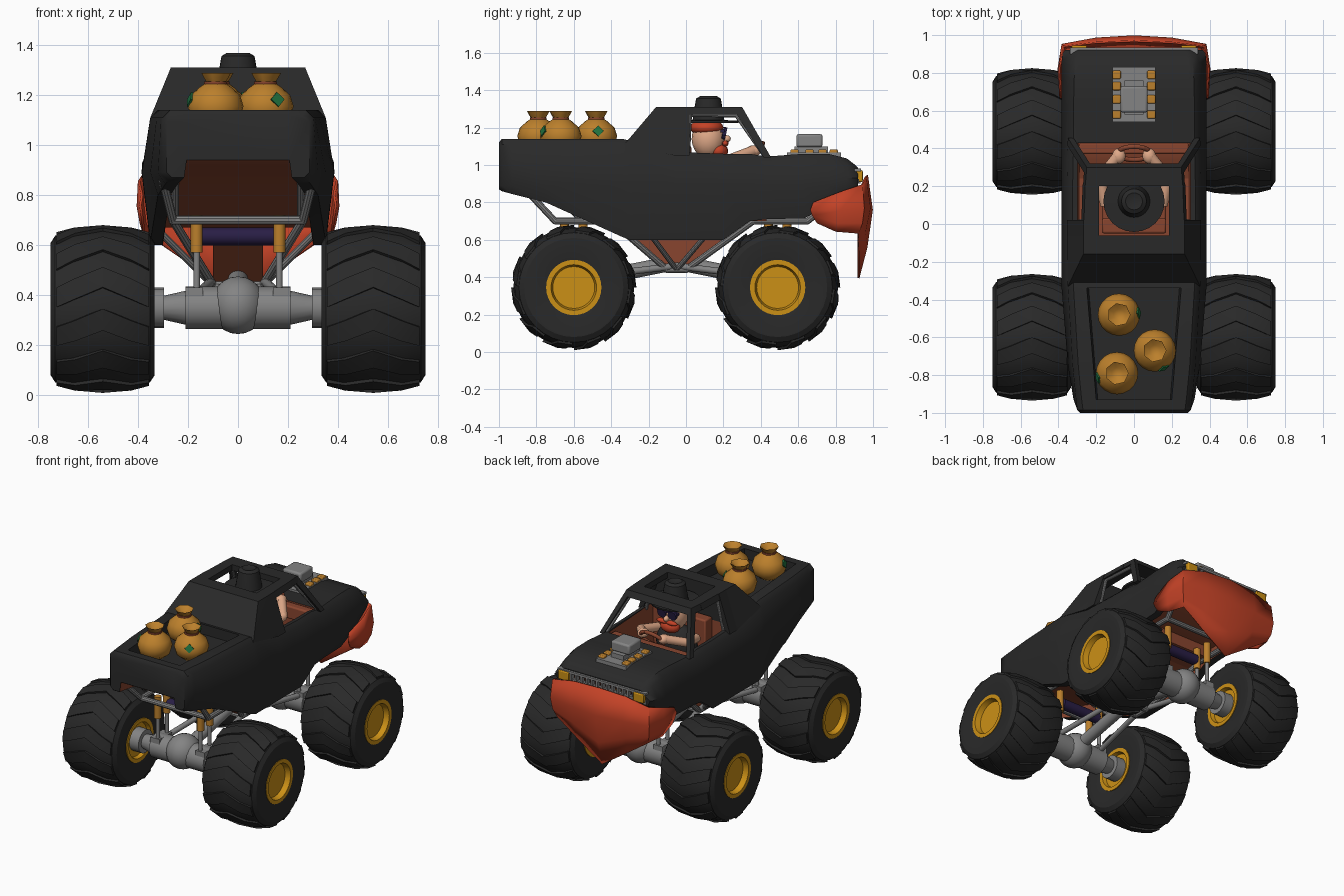
import bpy, bmesh, math
from mathutils import Vector as V, Matrix as M

if "Cube" in bpy.data.objects:
    bpy.data.objects.remove(bpy.data.objects["Cube"])

def mat(name, r, g, b):
    m = bpy.data.materials.new(name)
    m.diffuse_color = (r, g, b, 1)
    m.use_nodes = True
    m.node_tree.nodes["Principled BSDF"].inputs["Base Color"].default_value = m.diffuse_color
    return m

BLACK = mat("black", .022, .022, .022)
RED = mat("red", .55, .055, .02)
YELLOW = mat("wheel yellow", .60, .28, .008)
GOLD = mat("sack gold", .50, .215, .025)
GREY = mat("steel grey", .23, .23, .23)
PURPLE = mat("dark purple", .022, .013, .06)
SKIN = mat("skin", .75, .40, .25)
BROWN = mat("interior brown", .25, .06, .028)
GREEN = mat("green", .015, .17, .05)

def finish(name, bm, *mats, angle=35, bevel=0, solid=0):
    bmesh.ops.recalc_face_normals(bm, faces=bm.faces)
    me = bpy.data.meshes.new(name)
    bm.to_mesh(me)
    bm.free()
    ob = bpy.data.objects.new(name, me)
    bpy.context.collection.objects.link(ob)
    for m in mats:
        me.materials.append(m)
    if solid:
        s = ob.modifiers.new("solid", 'SOLIDIFY')
        s.thickness, s.offset = solid, 0
    if bevel:
        b = ob.modifiers.new("bevel", 'BEVEL')
        b.width, b.segments = bevel, 2
    bpy.ops.object.select_all(action='DESELECT')
    ob.select_set(True)
    bpy.context.view_layer.objects.active = ob
    bpy.ops.object.shade_smooth_by_angle(angle=math.radians(angle))
    return ob

def cyl(bm, p, q, r, r2=None, n=12):
    p, q = V(p), V(q)
    d = q - p
    mx = M.Translation((p + q) / 2) @ d.to_track_quat('Z', 'Y').to_matrix().to_4x4()
    bmesh.ops.create_cone(bm, cap_ends=True, segments=n, radius1=r,
                          radius2=r if r2 is None else r2, depth=d.length, matrix=mx)

def ball(bm, c, s, n=16):
    bmesh.ops.create_uvsphere(bm, u_segments=n, v_segments=n // 2 + 2, radius=1,
                              matrix=M.Translation(c) @ M.Diagonal((*s, 1)))

def box(bm, x0, x1, y0, y1, z0, z1):
    mx = M.Translation(((x0+x1)/2, (y0+y1)/2, (z0+z1)/2)) @ M.Diagonal((x1-x0, y1-y0, z1-z0, 1))
    return bmesh.ops.create_cube(bm, size=1, matrix=mx)["verts"]

def hull(bm, pts):
    vs = [bm.verts.new(p) for p in pts]
    r = bmesh.ops.convex_hull(bm, input=vs)
    bmesh.ops.dissolve_limit(bm, angle_limit=.02, verts=vs, edges=list({e for v in vs for e in v.link_edges}))

def tube(bm, pts, r):
    for a, b in zip(pts, pts[1:]):
        cyl(bm, a, b, r, n=10)
        ball(bm, b, (r, r, r), 8)

def lathe(bm, prof, n, place):
    """prof holds (axial, radius); place(axial, a, b) gives a point."""
    rings = []
    for h, r in prof:
        rings.append([bm.verts.new(place(h, r*math.cos(i*math.tau/n), r*math.sin(i*math.tau/n))) for i in range(n)])
    for A, B in zip(rings, rings[1:]):
        for i in range(n):
            bm.faces.new((A[i], A[(i+1) % n], B[(i+1) % n], B[i]))
    bmesh.ops.remove_doubles(bm, verts=[v for R in rings for v in R], dist=1e-5)

# wheels and axles
TIRE = [(.345, .14), (.333, .2), (.333, .265), (.352, .293), (.42, .316), (.54, .323),
        (.66, .316), (.73, .293), (.748, .265), (.748, .2), (.737, .14)]
RIM = [(.365, 0), (.365, .115), (.338, .122), (.338, .148), (.742, .148), (.742, .122), (.705, .112), (.705, 0)]
for end, wy in (("rear", -.6), ("front", .49)):
    for side, s in (("left", -1), ("right", 1)):
        place = lambda h, a, b: (s*h, wy + a, .345 + b)
        bm = bmesh.new()
        lathe(bm, TIRE, 32, place)
        for k in range(12):                       # chevron lugs
            for d in (-1, 1):
                pts = []
                for x, r, lag in ((0, .335, 0), (.11, .329, .14), (.185, .307, .24)):
                    for w in (0, .26):
                        for dr in (0, -.03):
                            t = k*math.tau/12 + lag + w
                            pts.append(place(.54 + d*x, -(r+dr)*math.sin(t), (r+dr)*math.cos(t)))
                hull(bm, pts)
        finish(f"{end}_{side}_tire", bm, BLACK, angle=28)
        bm = bmesh.new()
        lathe(bm, RIM, 32, place)
        finish(f"{end}_{side}_rim", bm, YELLOW)
    bm = bmesh.new()
    ball(bm, (0, wy, .36), (.11, .12, .115), 20)
    cyl(bm, (-.21, wy, .35), (.21, wy, .35), .085, n=16)
    inward = 1 if wy < 0 else -1
    cyl(bm, (0, wy, .37), (0, -.05, .48), .04)    # drive shaft
    for s in (-1, 1):
        cyl(bm, (s*.2, wy, .35), (s*.31, wy, .35), .07, .045, 16)
        cyl(bm, (s*.295, wy, .35), (s*.37, wy, .35), .08, n=16)
        box(bm, min(s*.14, s*.21), max(s*.14, s*.21), wy-.07, wy+.07, .39, .43)
        cyl(bm, (s*.17, wy + inward*.05, .40), (s*.1, -.05, .46), .018)
        for dy in (-.05, .05):
            cyl(bm, (s*.165, wy+dy, .42), (s*.165, wy+dy, .6), .013)
    finish(end + "_axle", bm, GREY)
    bm = bmesh.new()
    for s in (-1, 1):
        for dy in (-.05, .05):
            cyl(bm, (s*.165, wy+dy, .57), (s*.165, wy+dy, .72), .024)
    finish(end + "_shocks", bm, GOLD)
    bm = bmesh.new()
    cyl(bm, (-.15, wy + inward*.05, .635), (.15, wy + inward*.05, .635), .036, n=16)
    finish(end + "_damper", bm, PURPLE)

# tube frame
bm = bmesh.new()
for s in (-1, 1):
    tube(bm, [(s*.3, -.85, .86), (s*.26, -.7, .7), (s*.26, -.4, .7), (s*.1, -.1, .44), (s*.1, 0, .44),
              (s*.26, .36, .7), (s*.26, .65, .7), (s*.3, .8, .82)], .018)
    tube(bm, [(s*.25, -.55, .7), (s*.25, -.72, .86)], .016)
    tube(bm, [(s*.1, -.05, .44), (s*.3, -.2, .64)], .014)
    tube(bm, [(s*.1, -.05, .44), (s*.3, .12, .64)], .014)
    tube(bm, [(s*.3, .01, 1.05), (s*.255, .02, 1.27), (s*.24, .27, 1.265), (s*.315, .42, 1.05)], .012)
for y in (-.7, -.4, .36, .65):
    tube(bm, [(-.26, y, .7), (.26, y, .7)], .018)
for y in (-.1, 0):
    tube(bm, [(-.1, y, .44), (.1, y, .44)], .018)
finish("tube_frame", bm, GREY)

# body shell: y, bottom z, bottom half width, middle half width, top z, top half width, opening half width
ST = [(-1, .87, .265, .285, 1.12, .285, .2), (-.985, .86, .275, .30, 1.14, .30, .2), (-.93, .845, .29, .32, 1.14, .307, .2),
      (-.75, .80, .32, .35, 1.14, .325, .215), (-.34, .615, .35, .383, 1.14, .35, .25), (-.3, .6, .35, .385, 1.13, .352, .27),
      (-.06, .6, .35, .385, 1.07, .355, .3), (.2, .6, .35, .385, 1.06, .355, .3), (.34, .70, .355, .385, 1.06, .352, .3),
      (.43, .71, .355, .385, 1.045, .35, .3), (.63, .715, .355, .385, 1.06, .35, .3), (.76, .78, .36, .385, 1.06, .347, .29),
      (.86, .85, .36, .383, 1.035, .342, .29), (.905, .88, .36, .378, 1.0, .335, .28), (.92, .89, .35, .365, .985, .325, .27)]
bm = bmesh.new()
rings = []
for y, zb, wb, wm, zt, wt, wi in ST:
    zm = .89 if y < .8 else .93
    h = [(wi, zt), (wt-.03, zt), (wt, zt-.03), (wm, zm), (wb, zb), (wb-.05, zb), (wb-.06, zb+.07)]
    rings.append([bm.verts.new((x, y, z)) for x, z in h] + [bm.verts.new((-x, y, z)) for x, z in reversed(h)])
for k, (A, B) in enumerate(zip(rings, rings[1:])):
    y = (ST[k][0] + ST[k+1][0]) / 2
    for i in range(14):
        if i == 13 and (-.93 < y < -.34 or -.06 < y < .43):
            continue                              # bed and cockpit openings
        f = bm.faces.new((A[i], A[(i+1) % 14], B[(i+1) % 14], B[i]))
        f.material_index = 1 if i in (5, 6, 7) else 0
bm.faces.new(rings[0])
bm.faces.new(rings[-1])
finish("body_shell", bm, BLACK, BROWN, angle=40)

# bed recess and cockpit lining, both open at the top
def tray(name, m, y0, w0, z0, y1, w1, z1, floor):
    bm = bmesh.new()
    top = [bm.verts.new(p) for p in ((-w0, y0, z0), (w0, y0, z0), (w1, y1, z1), (-w1, y1, z1))]
    bot = [bm.verts.new((v.co.x*.96, v.co.y, floor)) for v in top]
    bm.faces.new(bot)
    for i in range(4):
        bm.faces.new((top[i], top[(i+1) % 4], bot[(i+1) % 4], bot[i]))
    finish(name, bm, m)
tray("cargo_bed", BLACK, -.93, .2, 1.14, -.34, .25, 1.14, 1.07)
tray("cockpit_lining", BROWN, -.06, .3, 1.07, .43, .3, 1.045, .7)
bm = bmesh.new()
hull(bm, [(x, y, z) for x in (-.1, .1) for y, z in ((-.28, .68), (.22, .68), (.22, .6), (-.28, .6), (-.1, .445), (0, .445))])
finish("belly_pan", bm, BROWN)
bm = bmesh.new()
box(bm, -.29, .29, .37, .43, .95, 1.04)
box(bm, -.17, .17, -.05, .03, .72, 1.1)
box(bm, -.17, .17, -.05, .25, .72, .82)
finish("dashboard_and_seat", bm, BROWN, bevel=.01)

# cab
bm = bmesh.new()
hull(bm, [(s*x, y, z) for s in (-1, 1) for x, y, z in ((.35, -.33, 1.11), (.355, -.06, 1.05), (.268, -.16, 1.31), (.268, -.06, 1.31))])
hull(bm, [(s*x, y, z) for s in (-1, 1) for x, y, z in ((.258, .2, 1.31), (.25, .3, 1.31), (.27, .2, 1.27), (.262, .32, 1.27))])
for s in (-1, 1):
    hull(bm, [(s*x, y, z) for y in (-.07, .02) for x, z in ((.355, 1.05), (.32, 1.05), (.268, 1.31), (.23, 1.31))])
    hull(bm, [(s*x, y, z) for y, e in ((-.07, .268), (.21, .258)) for x, z in ((.185, 1.31), (.185, 1.27), (e, 1.31), (e+.014, 1.27))])
    hull(bm, [(s*x, y, z) for x, y, z in ((.25, .3, 1.31), (.22, .3, 1.3), (.26, .265, 1.28), (.23, .265, 1.28),
                                          (.35, .455, 1.04), (.32, .455, 1.04), (.352, .415, 1.04), (.322, .415, 1.04))])
finish("cab", bm, BLACK)

# scarf over the nose
ROWS = [[(0, .968, .945), (.2, .96, .935), (.37, .94, .895), (.395, .82, .855), (.383, .68, .80)],
        [(0, .994, .76), (.2, .982, .77), (.38, .95, .77), (.4, .82, .755), (.39, .665, .76)],
        [(0, .965, .56), (.2, .955, .64), (.37, .94, .69), (.388, .81, .69), (.385, .675, .73)],
        [(0, .922, .395), (.2, .922, .53), (.35, .92, .635), (.375, .8, .645), (.38, .70, .69)]]
bm = bmesh.new()
grid = [[bm.verts.new((-x, y, z)) for x, y, z in r[:0:-1]] + [bm.verts.new(p) for p in r] for r in ROWS]
for A, B in zip(grid, grid[1:]):
    for i in range(8):
        bm.faces.new((A[i], A[i+1], B[i+1], B[i]))
finish("nose_scarf", bm, RED, solid=.01)

# grille and headlights
bm = bmesh.new()
box(bm, -.34, .34, .9, .925, .9, .925)
box(bm, -.34, .34, .9, .935, .965, .98)
for i in range(13):
    box(bm, -.246 + i*.04, -.234 + i*.04, .9, .932, .9, .97)
finish("grille", bm, GREY)
bm = bmesh.new()
for s in (-1, 1):
    box(bm, s*.29-.04, s*.29+.04, .9, .945, .91, .972)
finish("headlights", bm, YELLOW, bevel=.006)

# engine
bm = bmesh.new()
box(bm, -.115, .115, .54, .83, 1.0, 1.068)
box(bm, -.05, .05, .58, .76, 1.06, 1.1)
finish("engine_block", bm, GREY)
bm = bmesh.new()
box(bm, -.072, .072, .59, .73, 1.095, 1.165)
finish("air_scoop", bm, GREY, bevel=.012)
bm = bmesh.new()
for s in (-1, 1):
    for y in (.58, .66, .73, .79):
        box(bm, s*.092-.022, s*.092+.022, y-.022, y+.022, 1.05, 1.083)
finish("engine_headers", bm, GOLD, bevel=.006)

# money sacks with green patches
for i, (x, y, a) in enumerate(((-.08, -.48, .1), (.11, -.67, -1.1), (-.09, -.79, -2.9))):
    up = lambda h, p, q: (x + p, y + q, h)
    bm = bmesh.new()
    lathe(bm, [(1.071, 0), (1.075, .06), (1.105, .098), (1.155, .112), (1.2, .098), (1.235, .058), (1.25, .035)], 20, up)
    lathe(bm, [(1.245, .036), (1.27, .052), (1.288, .062), (1.262, .03), (1.255, 0)], 7, up)
    finish(f"sack_{i+1}", bm, GOLD, angle=50)
    bm = bmesh.new()
    lathe(bm, [(1.24, .03), (1.24, .046), (1.254, .046), (1.254, .03)], 14, up)
    finish(f"sack_tie_{i+1}", bm, BROWN)
    bm = bmesh.new()
    d = V((math.cos(a), math.sin(a), .3)).normalized()
    c = V((x, y, 1.15))
    cyl(bm, c + d*.106, c + d*.114, .03, n=4)
    finish(f"sack_patch_{i+1}", bm, GREEN)

# driver
bm = bmesh.new()
ball(bm, (0, .1, .93), (.15, .09, .14))
finish("driver_shirt", bm, BLACK)
bm = bmesh.new()
ball(bm, (0, .12, 1.14), (.085, .09, .105))
ball(bm, (0, .215, 1.14), (.018, .025, .02), 8)
for s in (-1, 1):
    tube(bm, [(s*.15, .1, 1.0), (s*.18, .24, 1.03), (s*.085, .36, 1.075)], .03)
    ball(bm, (s*.08, .36, 1.075), (.036, .042, .03), 12)
finish("driver_skin", bm, SKIN, angle=60)
bm = bmesh.new()
ball(bm, (0, .11, 1.2), (.092, .09, .045))
ball(bm, (0, .175, 1.075), (.07, .05, .045))
for s in (-1, 1):
    ball(bm, (s*.035, .21, 1.115), (.045, .018, .016), 10)
finish("driver_hair_and_beard", bm, RED, angle=60)
bm = bmesh.new()
for s in (-1, 1):
    cyl(bm, (s*.04, .195, 1.172), (s*.04, .215, 1.168), .033, n=10)
box(bm, -.08, .08, .185, .205, 1.175, 1.19)
finish("sunglasses", bm, PURPLE)
bm = bmesh.new()
lathe(bm, [(1.225, 0), (1.225, .16), (1.237, .162), (1.24, .085), (1.31, .074), (1.355, .066), (1.368, .045), (1.355, 0)],
      24, lambda h, p, q: (p, .12 + q, h))
finish("driver_hat", bm, BLACK)
bm = bmesh.new()
N = 20
pt = lambda i: (.085*math.cos(i*math.tau/N), .375 + .035*math.sin(i*math.tau/N), 1.06 + .055*math.sin(i*math.tau/N))
tube(bm, [pt(i) for i in range(N+1)], .013)
finish("steering_wheel", bm, BROWN, angle=60)
